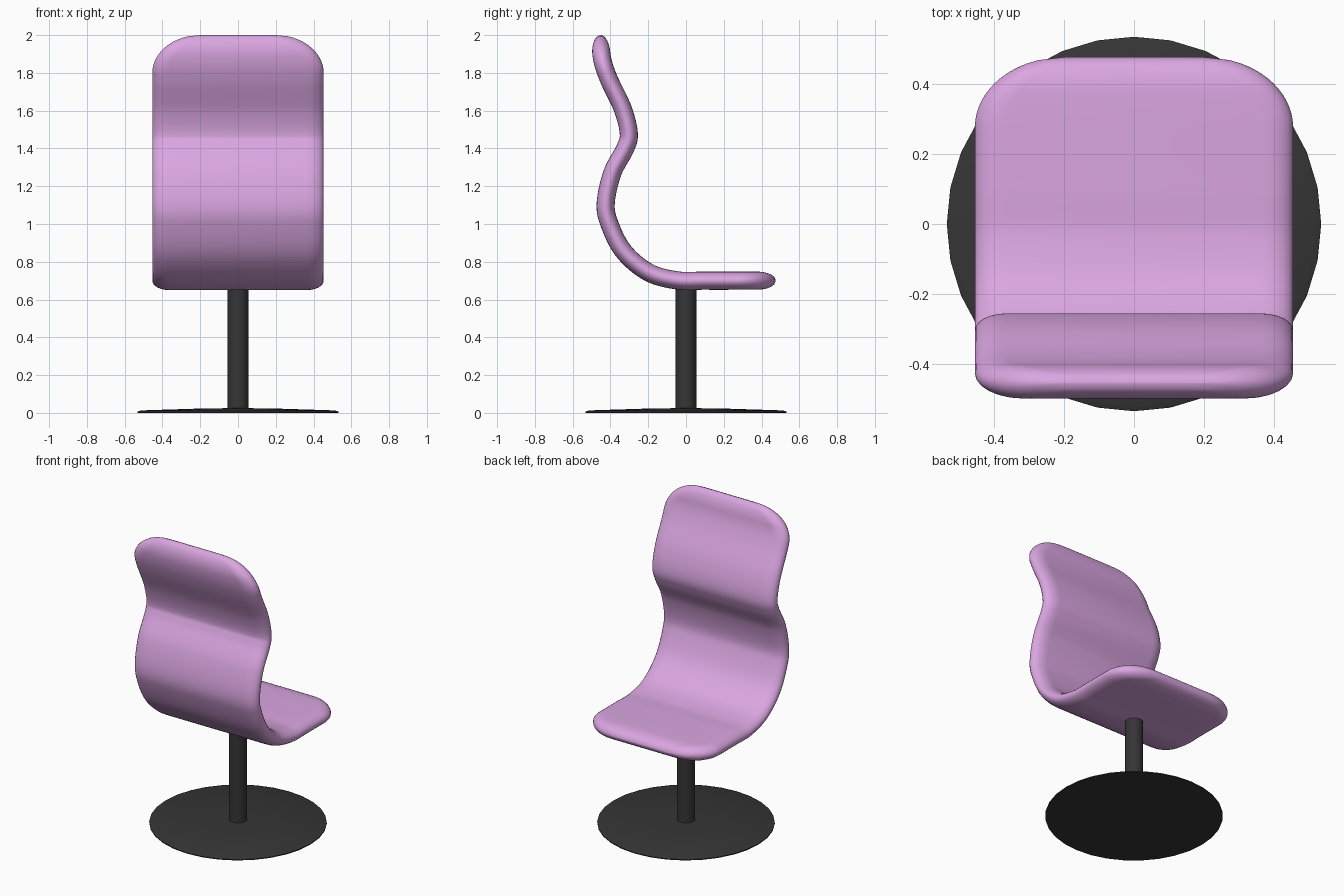
import bpy, bmesh
from math import pi, cos, sin, sqrt
from mathutils import Vector
from mathutils.geometry import interpolate_bezier

cube = bpy.data.objects.get("Cube")
if cube:
    bpy.data.objects.remove(cube, do_unlink=True)


def make_material(name, rgb):
    mat = bpy.data.materials.new(name)
    mat.use_nodes = True
    mat.diffuse_color = (*rgb, 1)
    mat.node_tree.nodes["Principled BSDF"].inputs["Base Color"].default_value = (*rgb, 1)
    return mat


def loft(name, rings, mat, angle):
    """Skin a list of equal closed rings and cap both ends."""
    bm = bmesh.new()
    loops = [[bm.verts.new(p) for p in ring] for ring in rings]
    for a, b in zip(loops, loops[1:]):
        for i in range(len(a)):
            j = (i + 1) % len(a)
            bm.faces.new((a[i], a[j], b[j], b[i]))
    bm.faces.new(loops[0])
    bm.faces.new(loops[-1])
    bmesh.ops.recalc_face_normals(bm, faces=bm.faces[:])
    mesh = bpy.data.meshes.new(name)
    bm.to_mesh(mesh)
    bm.free()
    mesh.materials.append(mat)
    obj = bpy.data.objects.new(name, mesh)
    bpy.context.collection.objects.link(obj)
    bpy.ops.object.select_all(action="DESELECT")
    obj.select_set(True)
    bpy.context.view_layer.objects.active = obj
    bpy.ops.object.shade_smooth_by_angle(angle=angle)
    return obj


def lathe(name, profile, sides, mat):
    rings = [[(r * cos(2 * pi * i / sides), r * sin(2 * pi * i / sides), z)
              for i in range(sides)] for r, z in profile]
    return loft(name, rings, mat, 0.6)


pink = make_material("pink_shell", (0.70, 0.38, 0.75))
black = make_material("dark_metal", (0.036, 0.036, 0.036))

# Pedestal
lathe("base_disc", [(0.533, 0), (0.533, 0.006), (0.515, 0.013), (0.2, 0.023), (0.05, 0.025)], 32, black)
lathe("pole", [(0.055, 0.02), (0.055, 0.69)], 32, black)

# Centre line of the shell (y, z), from seat edge to top of the back
KEYS = [(0.475, 0.70), (0.3, 0.70), (0.1, 0.70), (-0.05, 0.702), (-0.2, 0.745),
        (-0.33, 0.855), (-0.405, 1.0), (-0.425, 1.11), (-0.39, 1.27), (-0.322, 1.4),
        (-0.303, 1.48), (-0.335, 1.61), (-0.41, 1.77), (-0.445, 1.88), (-0.453, 2.0)]
keys = [Vector((0, y, z)) for y, z in KEYS]
slopes = [(keys[min(i + 1, len(keys) - 1)] - keys[max(i - 1, 0)]) / 6 for i in range(len(keys))]
path = []
for i in range(len(keys) - 1):
    path += interpolate_bezier(keys[i], keys[i] + slopes[i],
                               keys[i + 1] - slopes[i + 1], keys[i + 1], 13)[:-1]
path.append(keys[-1])

length = [0]
for a, b in zip(path, path[1:]):
    length.append(length[-1] + (b - a).length)


def rounding(distance, reach):
    u = max(0, 1 - distance / reach)
    return sqrt(max(0, 1 - u * u))


# Seat shell: rounded corners, soft edges and thin tips
rings = []
for i, p in enumerate(path):
    tangent = (path[min(i + 1, len(path) - 1)] - path[max(i - 1, 0)]).normalized()
    normal = Vector((0, -tangent.z, tangent.y))
    d = min(length[i], length[-1] - length[i])
    half_width = 0.2 + 0.253 * rounding(d, 0.2)
    half_thick = 0.002 + 0.046 * rounding(d, 0.1)
    edge = 0.09
    ring = []
    for side, start in ((1, -pi / 2), (-1, pi / 2)):
        for k in range(13):
            a = start + pi * k / 12
            x = side * (half_width - edge) + edge * cos(a)
            ring.append(p + Vector((x, 0, 0)) + normal * half_thick * sin(a))
    rings.append(ring)
loft("seat_shell", rings, pink, 1.2)
